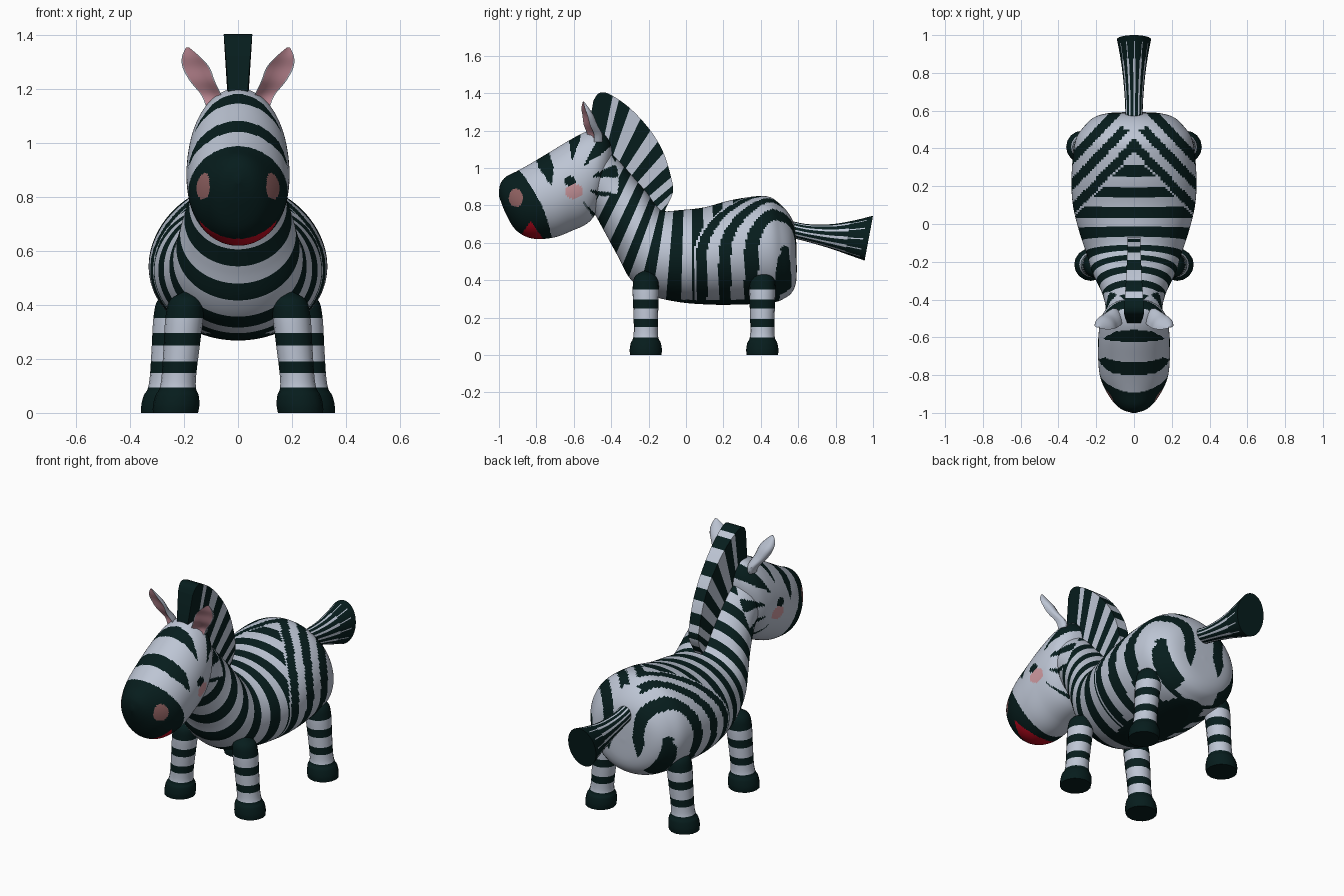
import bpy, bmesh
from math import sin, cos, pi, tau, atan2, hypot, radians
from mathutils import Vector

cube = bpy.data.objects.get("Cube")
if cube:
    bpy.data.objects.remove(cube, do_unlink=True)

# Materials
PALETTE = {
    "pale_coat": (0.51, 0.56, 0.66),
    "dark_stripe": (0.002, 0.012, 0.012),
    "ear_pink": (0.56, 0.27, 0.32),
    "nostril_pink": (0.29, 0.125, 0.125),
    "cheek_pink": (0.60, 0.31, 0.34),
    "mouth_red": (0.56, 0.003, 0.015),
}
LIGHT, DARK, EAR, NOSTRIL, CHEEK, RED = range(6)
materials = []
for mat_name, rgb in PALETTE.items():
    mat = bpy.data.materials.new(mat_name)
    mat.use_nodes = True
    mat.diffuse_color = (*rgb, 1)
    bsdf = next(n for n in mat.node_tree.nodes if n.type == "BSDF_PRINCIPLED")
    bsdf.inputs["Base Color"].default_value = (*rgb, 1)
    bsdf.inputs["Roughness"].default_value = 0.8
    materials.append(mat)


def sample(stations, steps):
    """Smooth curve through the stations, each a tuple of equal length."""
    last = len(stations) - 1
    result = []
    for k in range(last):
        a, b, c, d = (stations[min(max(k + o, 0), last)] for o in (-1, 0, 1, 2))
        for n in range(steps):
            t = n / steps
            result.append(tuple(
                q + t / 2 * (r - p + t * (2 * p - 5 * q + 4 * r - s + t * (3 * (q - r) + s - p)))
                for p, q, r, s in zip(a, b, c, d)))
    result.append(tuple(stations[-1]))
    return result


def circle(count):
    return [(sin(tau * k / count), cos(tau * k / count)) for k in range(count)]


def loft(name, stations, steps, section, rule, angle=45):
    """Skin rings given as (top y, top z, bottom y, bottom z, half width, centre x)."""
    bm = bmesh.new()
    rings = []
    for ty, tz, by, bz, w, cx in sample(stations, steps):
        rings.append([bm.verts.new((cx + u * w,
                                    (ty + by) / 2 + v * (ty - by) / 2,
                                    (tz + bz) / 2 + v * (tz - bz) / 2)) for u, v in section])
    count = len(section)
    for i in range(len(rings) - 1):
        for j in range(count):
            k = (j + 1) % count
            face = bm.faces.new((rings[i][j], rings[i][k], rings[i + 1][k], rings[i + 1][j]))
            face.material_index = rule(face.calc_center_median(), i, j)
    for i in (0, len(rings) - 1):
        face = bm.faces.new(rings[i])
        face.material_index = rule(face.calc_center_median(), i, 0)
    bmesh.ops.recalc_face_normals(bm, faces=bm.faces[:])
    mesh = bpy.data.meshes.new(name)
    bm.to_mesh(mesh)
    bm.free()
    for mat in materials:
        mesh.materials.append(mat)
    obj = bpy.data.objects.new(name, mesh)
    bpy.context.collection.objects.link(obj)
    bpy.ops.object.select_all(action="DESELECT")
    obj.select_set(True)
    bpy.context.view_layer.objects.active = obj
    bpy.ops.object.shade_smooth_by_angle(angle=radians(angle))


def centred(rows):
    return [(*row, 0) for row in rows]


def eye_distance(c):
    return hypot(c.y + .62, c.z - .93)


def wedge_colour(c):
    """Tapered stripes that point at the eye."""
    turn = atan2(c.z - .93, c.y + .62)
    taper = max(.25, 1.1 - 7 * (eye_distance(c) - .1))
    return DARK if -1 < turn < 1.75 and cos(10 * (turn - 1.47)) > taper else LIGHT


# Body and neck, from rump to poll
body = centred([
    (.592, .53, .592, .51, .01), (.585, .66, .59, .40, .13), (.56, .74, .57, .34, .21),
    (.50, .81, .53, .305, .265), (.42, .85, .46, .28, .31), (.25, .83, .29, .27, .33),
    (.10, .79, .12, .27, .325), (-.03, .775, -.05, .285, .29), (-.12, .77, -.20, .325, .25),
    (-.16, .80, -.30, .41, .23), (-.21, .87, -.36, .52, .205), (-.27, .94, -.42, .63, .175),
    (-.34, 1.02, -.48, .74, .155), (-.42, 1.10, -.54, .84, .145), (-.47, 1.14, -.58, .95, .12)])
BODY_STEPS = 14
along = []
widths = []
previous = None
for ty, tz, by, bz, w, cx in sample(body, BODY_STEPS):
    mid = Vector((0, (ty + by) / 2, (tz + bz) / 2))
    along.append(mid.y if mid.y > 0 else along[-1] - (mid - previous).length)
    widths.append(w)
    previous = mid


def body_colour(c, i, j):
    if c.z < .295:
        return DARK
    if c.z > .85 and c.y < -.3 and eye_distance(c) < .26:
        return wedge_colour(c)
    if c.y > .5 and abs(c.x) < .06 + .3 * max(0, .55 - c.z):
        return LIGHT
    # Chevrons over the rump that drop straight down the flanks
    spread = abs(c.x) if c.z > .56 else widths[i]
    chevron = c.y + 1.05 * spread
    if c.y > .02 and chevron > .37:
        return DARK if cos(tau * (chevron - .42) / .135) > 0 else LIGHT
    return DARK if cos(tau * (along[i] - .07) / .12) > 0 else LIGHT


loft("body", body, BODY_STEPS, circle(144), body_colour)

# Head, from the back of the skull to the nose
head = centred([
    (-.39, 1.07, -.40, 1.03, .02), (-.41, 1.15, -.42, .93, .10), (-.46, 1.20, -.46, .80, .155),
    (-.53, 1.195, -.52, .71, .18), (-.62, 1.15, -.62, .66, .19), (-.72, 1.09, -.70, .63, .19),
    (-.82, 1.03, -.79, .62, .18), (-.90, .985, -.86, .635, .15), (-.96, .955, -.92, .68, .11),
    (-.99, .92, -.97, .77, .065), (-1.0, .88, -1.0, .85, .01)])


def in_oval(c, y, z, ry, rz):
    return abs(c.x) > .05 and ((c.y - y) / ry) ** 2 + ((c.z - z) / rz) ** 2 < 1


def head_colour(c, i, j):
    if in_oval(c, -.91, .84, .037, .05):
        return NOSTRIL
    if c.z < .715 - 1.4 * abs(c.y + .83) and c.z < .66 + abs(c.x) / 2:
        return RED
    rise = c.z - .63
    if c.y < -.72 - .14 * rise - .95 * rise * rise:
        return DARK
    if in_oval(c, -.62, .93, .03, .027):
        return DARK
    if in_oval(c, -.60, .875, .047, .042):
        return CHEEK
    # Forehead band, narrowing down the sides
    reach = min((c.z - .90) / .1, 1)
    if abs(c.y + .765 - .3 * (1.06 - c.z)) < .04 * reach:
        return DARK
    return wedge_colour(c)


loft("head", head, 18, circle(112), head_colour)

# Mane, a fin that is widest at its crest
mane = centred([
    (-.495, 1.36, -.53, 1.16, .048), (-.465, 1.40, -.50, 1.15, .053), (-.41, 1.395, -.46, 1.12, .05),
    (-.30, 1.32, -.40, 1.04, .043), (-.19, 1.20, -.34, .97, .037), (-.12, 1.08, -.28, .90, .035),
    (-.08, .95, -.22, .83, .034), (-.07, .87, -.17, .78, .032), (-.11, .78, -.12, .75, .025)])


def mane_colour(c, i, j):
    return DARK if i < 22 or cos(tau * (i - 22) / 10) < .1 else LIGHT


loft("mane", mane, 10, [(-.7, -1), (.7, -1), (1, 1), (-1, 1)], mane_colour, 35)

# Tail, flaring to a flat dark tip
tail = centred([
    (.55, .72, .55, .63, .045), (.65, .70, .65, .605, .048), (.78, .70, .77, .57, .058),
    (.90, .72, .87, .535, .073), (1.0, .745, .955, .505, .09)])


def tail_colour(c, i, j):
    return LIGHT if i < 36 and cos(tau * j / 8) > .15 + i * .02 else DARK


loft("tail", tail, 10, circle(96), tail_colour)

# Ears, hollow at the front and turned outwards
ear = [
    (-.45, 1.14, -.51, 1.14, .03, .09), (-.45, 1.18, -.51, 1.18, .037, .10),
    (-.475, 1.23, -.53, 1.23, .046, .132), (-.495, 1.28, -.54, 1.28, .05, .155),
    (-.52, 1.32, -.55, 1.32, .034, .174), (-.545, 1.355, -.55, 1.355, .006, .187)]
ear_section = [(sin(a), 2 * cos(a) - 1) for a in (pi * (k / 8 - .5) for k in range(9))]
ear_section += [(.9, -.95), (.4, -.6), (-.4, -.6), (-.9, -.95)]


def ear_colour(c, i, j):
    return EAR if 9 <= j <= 11 else LIGHT


# Legs
leg_profile = [(0, .084), (.03, .086), (.065, .08), (.09, .068), (.14, .064),
               (.25, .067), (.36, .07), (.42, .058), (.45, .01)]


def leg_colour(c, i, j):
    return DARK if c.z < .085 or c.z > .37 or cos(tau * (c.z - .17) / .1) > .1 else LIGHT


def leg(name, y, foot_x, top_x):
    rows = [(y + r, z, y - r, z, r, foot_x + (top_x - foot_x) * z / .45) for z, r in leg_profile]
    loft(name, rows, 10, circle(16), leg_colour)


for side, s in (("left", 1), ("right", -1)):
    turned = [(u, v + .6 * s * u) for u, v in ear_section]
    loft(side + "_ear", [(*row[:5], s * row[5]) for row in ear], 5, turned, ear_colour)
    leg(side + "_front_leg", -.215, s * .232, s * .19)
    leg(side + "_hind_leg", .408, s * .275, s * .235)
